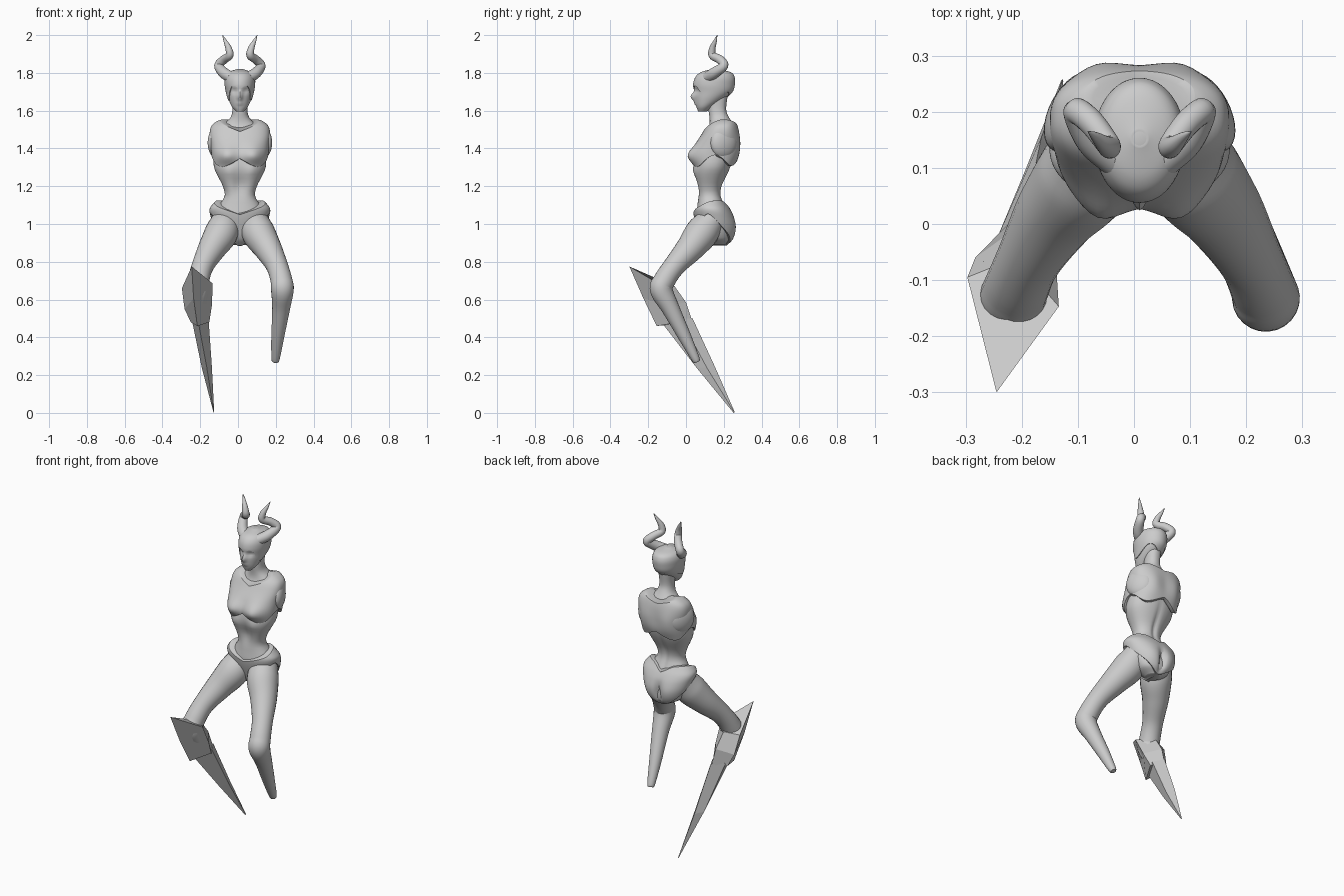
import bpy, math
from mathutils import Vector

if "Cube" in bpy.data.objects:
    bpy.data.objects.remove(bpy.data.objects["Cube"])

CX = 0.01  # symmetry plane of the figure
PI = math.pi


def make(name, verts, faces, smooth=True):
    me = bpy.data.meshes.new(name)
    me.from_pydata(verts, [], faces)
    ob = bpy.data.objects.new(name, me)
    bpy.context.collection.objects.link(ob)
    bpy.ops.object.select_all(action='DESELECT')
    ob.select_set(True)
    bpy.context.view_layer.objects.active = ob
    bpy.ops.object.mode_set(mode='EDIT')
    bpy.ops.mesh.select_all(action='SELECT')
    bpy.ops.mesh.normals_make_consistent(inside=False)
    bpy.ops.object.mode_set(mode='OBJECT')
    if smooth:
        bpy.ops.object.shade_smooth_by_angle(angle=math.radians(42))
    return ob


def skin(rings):
    """Bridge rings of equal size and cap both ends."""
    n = len(rings[0])
    faces = [(r * n + i, r * n + (i + 1) % n, (r + 1) * n + (i + 1) % n, (r + 1) * n + i)
             for r in range(len(rings) - 1) for i in range(n)]
    last = (len(rings) - 1) * n
    faces += [tuple(range(n)), tuple(range(last, last + n))]
    return [v for r in rings for v in r], faces


def curve(keys, z):
    """Smooth interpolation of key rows by their first column."""
    z = min(max(z, keys[0][0]), keys[-1][0])
    i = 0
    while i < len(keys) - 2 and z > keys[i + 1][0]:
        i += 1
    p, q = keys[i], keys[i + 1]
    o, s = keys[max(i - 1, 0)], keys[min(i + 2, len(keys) - 1)]
    h = q[0] - p[0]
    t = (z - p[0]) / h
    out = []
    for c in range(1, len(p)):
        m0 = (q[c] - o[c]) / (q[0] - o[0]) * h
        m1 = (s[c] - p[c]) / (s[0] - p[0]) * h
        out.append((2*t**3 - 3*t**2 + 1) * p[c] + (t**3 - 2*t**2 + t) * m0
                   + (3*t**2 - 2*t**3) * q[c] + (t**3 - t**2) * m1)
    return out


def shell(name, keys, low, high, bumps=(), p=2.0, grow=0.0, rows=32, n=64, lip=True):
    """Body surface from keys (z, half width, front y, back y), cut between two
    edge curves (angle, z); angle 0 is the front. Bumps: x, z, sx, sz, amount, side."""
    def ring(u, inset=1.0):
        pts = []
        for i in range(n):
            a = 2 * PI * i / n
            deg = abs((math.degrees(a) + 180) % 360 - 180)
            z0, z1 = curve(low, deg)[0], curve(high, deg)[0]
            z = z0 + (z1 - z0) * (1 - math.cos(PI * u)) / 2
            rx, yf, yb = curve(keys, z)
            s, c = math.sin(a), math.cos(a)
            k = (abs(s) ** p + abs(c) ** p) ** (-1 / p)
            cy, ry = (yf + yb) / 2, (yb - yf) / 2
            x, dy = (rx + grow) * s * k * inset, -(ry + grow) * c * k * inset
            for bx, bz, sx, sz, amt, side in bumps:
                g = math.exp(-((abs(x) - bx) / sx) ** 2 - ((z - bz) / sz) ** 2)
                dy += side * amt * g * max(0, -side * c) ** 0.5 * inset
            pts.append((x + CX, cy + dy, z))
        return pts
    rings = [ring(j / rows) for j in range(rows + 1)]
    if lip:
        rings = [ring(0, 0.85)] + rings + [ring(1, 0.85)]
    return make(name, *skin(rings))


def flat(z):
    return [(0, z), (180, z)]


def tube(name, pts, side, steps=6, n=24):
    """Round limb along points (x, y, z, radius), x mirrored by side."""
    rows = [(i,) + p for i, p in enumerate(pts)]
    path = [curve(rows, i / steps) for i in range((len(pts) - 1) * steps + 1)]
    rings, ref = [], Vector((1, 0, 0))
    for i, (x, y, z, r) in enumerate(path):
        a, b = path[max(i - 1, 0)], path[min(i + 1, len(path) - 1)]
        t = (Vector(b[:3]) - Vector(a[:3])).normalized()
        ref = (ref - t * ref.dot(t)).normalized()
        w = t.cross(ref)
        ring = []
        for k in range(n):
            v = Vector((x, y, z)) + r * (ref * math.cos(2*PI*k/n) + w * math.sin(2*PI*k/n))
            ring.append((CX + side * v.x, v.y, v.z))
        rings.append(ring)
    return make(name, *skin(rings))


# Torso and neck
shell("torso", [(.89, .04, .13, .21), (.92, .09, .095, .24), (1.0, .125, .065, .24),
                (1.05, .13, .055, .225), (1.1, .108, .06, .205), (1.15, .08, .06, .185),
                (1.2, .09, .052, .19), (1.25, .115, .042, .213), (1.3, .137, .04, .235),
                (1.36, .138, .05, .25), (1.45, .13, .085, .26), (1.5, .115, .115, .26),
                (1.53, .085, .125, .25), (1.56, .052, .125, .23), (1.6, .04, .12, .213),
                (1.68, .042, .12, .22)],
      flat(.89), flat(1.68),
      [(0, 1.21, .04, .06, -.022, -1), (.065, 1.285, .035, .03, .012, -1),
       (0, 1.2, .014, .12, -.01, 1)], p=2.2, rows=56, lip=False)

# Chest armour with V neckline and scalloped lower edge
shell("chest_armour", [(1.3, .145, .045, .257), (1.36, .15, .03, .278), (1.42, .155, .05, .282),
                       (1.48, .16, .085, .28), (1.52, .15, .11, .273), (1.545, .12, .135, .262),
                       (1.555, .09, .15, .25)],
      [(0, 1.345), (40, 1.303), (90, 1.365), (138, 1.308), (180, 1.35)],
      [(0, 1.49), (60, 1.548), (120, 1.55), (180, 1.52)],
      [(.075, 1.365, .05, .05, .03, -1), (.08, 1.42, .05, .07, .012, 1)], p=2.5)

# Closed arm sockets
for side, tag in ((1, "left"), (-1, "right")):
    bpy.ops.mesh.primitive_uv_sphere_add(segments=32, ring_count=16, radius=1,
                                         location=(CX + side * .118, .2, 1.43),
                                         rotation=(0, 0, side * math.radians(28)))
    ob = bpy.context.object
    ob.name = tag + "_arm_socket"
    ob.scale = (.043, .078, .085)
    bpy.ops.object.shade_smooth()

# Hip armour
shell("hip_armour", [(.885, .05, .12, .22), (.92, .10, .085, .25), (.98, .135, .06, .26),
                     (1.04, .155, .042, .252), (1.08, .16, .037, .234), (1.11, .14, .045, .213),
                     (1.14, .11, .055, .195)],
      [(0, .886), (20, .893), (60, 1.035), (80, 1.05), (110, .98), (150, .9), (180, .887)],
      [(0, 1.05), (45, 1.09), (90, 1.12), (150, 1.12), (180, 1.085)],
      [(0, .96, .018, .06, -.025, 1), (.07, .98, .05, .06, .01, 1)], p=2.2)

# Head and helmet
HEAD = [(1.595, .02, .065, .11), (1.62, .042, .055, .14), (1.66, .06, .047, .2),
        (1.7, .071, .046, .243), (1.74, .077, .042, .255), (1.78, .074, .055, .253),
        (1.805, .055, .085, .23), (1.82, .012, .14, .165)]
shell("head", HEAD, flat(1.595), flat(1.82),
      [(0, 1.675, .013, .022, .022, -1), (.03, 1.705, .018, .013, -.012, -1),
       (0, 1.638, .018, .008, .006, -1)], lip=False)
shell("helmet", HEAD, [(0, 1.715), (30, 1.73), (65, 1.66), (95, 1.66), (130, 1.70), (180, 1.67)],
      flat(1.82), grow=.004)

# Horns
HORN = [(.045, .115, 1.775, .03), (.085, .15, 1.80, .029), (.112, .2, 1.838, .024),
        (.085, .18, 1.87, .023), (.055, .14, 1.893, .021), (.06, .14, 1.93, .017),
        (.078, .155, 1.97, .009), (.092, .165, 2.0, .001)]
# Legs: the right shin ends inside the blade boot
LEG = [(.075, .14, 1.03, .07), (.097, .085, .955, .088), (.148, .02, .87, .074),
       (.196, -.06, .78, .058), (.22, -.115, .70, .058), (.225, -.13, .65, .06),
       (.218, -.08, .55, .047), (.2, -.005, .40, .034), (.189, .05, .287, .022),
       (.187, .058, .27, .014)]
for side, tag in ((1, "left"), (-1, "right")):
    tube(tag + "_horn", HORN, side)
    tube(tag + "_leg", LEG if side > 0 else LEG[:7], side)

# Blade boot: four-sided sections (front, left, back, right), flat faced
KNEE = [[(-.245, -.3, .775), (-.297, -.095, .66), (-.21, -.06, .67), (-.134, -.147, .685)],
        [(-.235, -.225, .605), (-.283, -.06, .55), (-.2, 0, .585), (-.138, -.085, .57)],
        [(-.215, -.155, .46), (-.25, -.045, .48), (-.19, .035, .48), (-.152, -.04, .48)]]
BLADE = [[(-.21, -.13, .48), (-.246, -.03, .5), (-.19, .035, .5), (-.156, -.03, .5)],
         [(-.165, .055, .24), (-.192, .1, .24), (-.165, .155, .24), (-.138, .11, .24)],
         [(-.128, .252, .0), (-.13, .255, .004), (-.127, .258, .004), (-.126, .255, .004)]]
make("knee_plate", *skin(KNEE), smooth=False)
make("leg_blade", *skin(BLADE), smooth=False)
